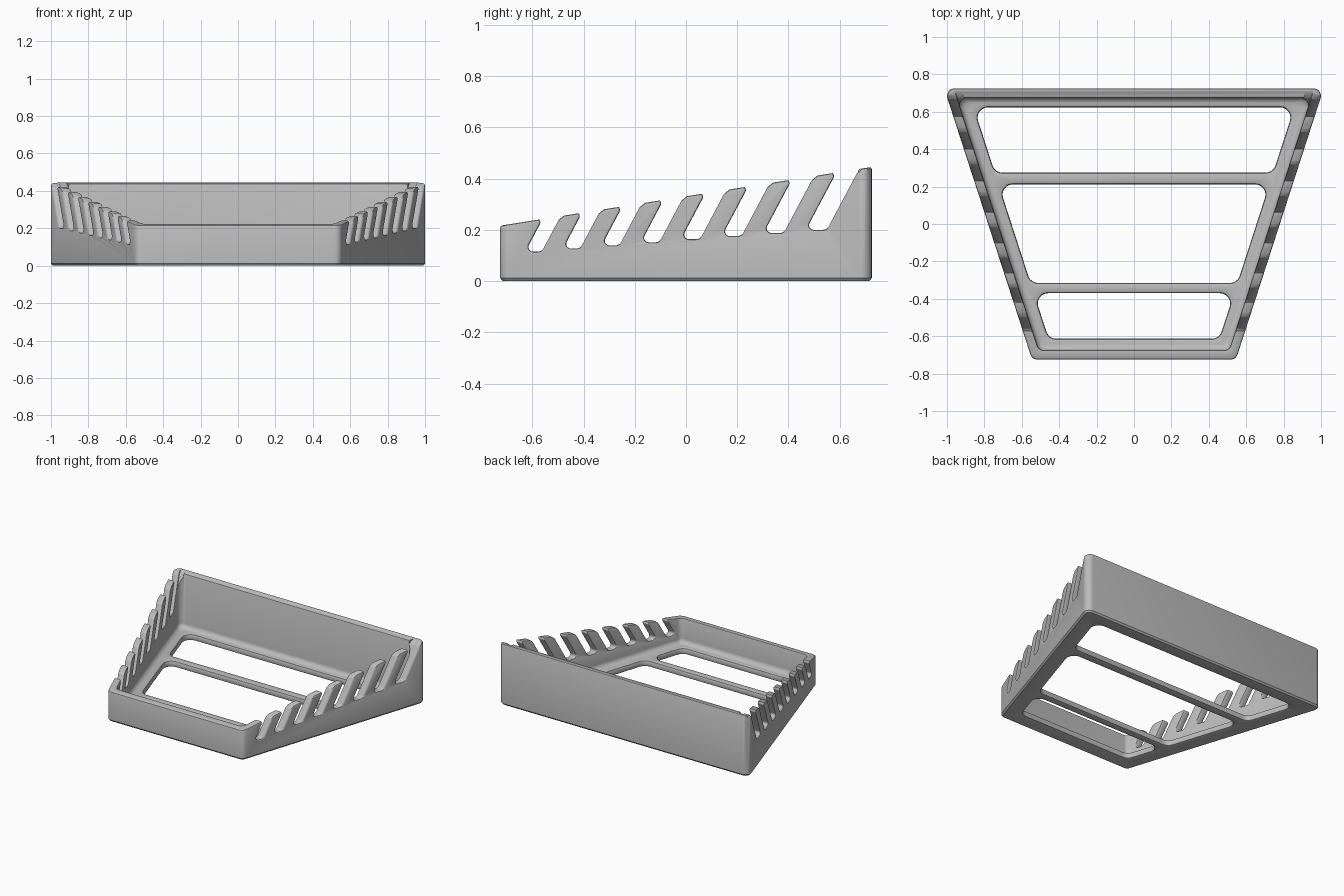
import bpy, bmesh
from math import tan
from mathutils import Vector, Matrix

cube = bpy.data.objects.get("Cube")
if cube:
    bpy.data.objects.remove(cube, do_unlink=True)

HALF_DEPTH = 0.725
SLOPE = 0.158      # rise of the wall tops from front to back
TOP = 0.331        # wall height at y = 0
WALL = 0.05
FLOOR = 0.045
EDGE = 0.008

grey = bpy.data.materials.new("plain_grey")
grey.use_nodes = True
grey.diffuse_color = (0.5, 0.5, 0.5, 1)
grey.node_tree.nodes["Principled BSDF"].inputs["Base Color"].default_value = (0.5, 0.5, 0.5, 1)


def half_width(y):
    return 0.545 + 0.324 * (y + HALF_DEPTH)


def rounded(points, inset, radii, seg=6):
    """Inset a counter-clockwise outline and fillet its corners."""
    pts = [Vector(p) for p in points]
    out = []
    for i, p in enumerate(pts):
        d1 = (p - pts[i - 1]).normalized()
        d2 = (pts[(i + 1) % len(pts)] - p).normalized()
        n1, n2 = Vector((-d1.y, d1.x)), Vector((-d2.y, d2.x))
        q = p + (n1 + n2) * inset / (1 + n1.dot(n2))
        r = radii[i]
        if not r:
            out.append(q)
            continue
        turn = -d1.angle_signed(d2)
        sign = 1 if turn > 0 else -1
        start = q - d1 * r * tan(abs(turn) / 2)
        center = start + n1 * r * sign
        for s in range(seg + 1):
            out.append(center + Matrix.Rotation(turn * s / seg, 2) @ (start - center))
    return out


def loft(bm, rings):
    """Skin matching rings and cap both ends."""
    rows = [[bm.verts.new(v) for v in ring] for ring in rings]
    for a, b in zip(rows, rows[1:]):
        for i in range(len(a)):
            j = (i + 1) % len(a)
            bm.faces.new((a[i], a[j], b[j], b[i]))
    bm.faces.new(rows[0][::-1])
    bm.faces.new(rows[-1])


def make_object(name, bm):
    bmesh.ops.recalc_face_normals(bm, faces=bm.faces)
    mesh = bpy.data.meshes.new(name)
    bm.to_mesh(mesh)
    bm.free()
    mesh.materials.append(grey)
    ob = bpy.data.objects.new(name, mesh)
    bpy.context.collection.objects.link(ob)
    return ob


def trapezoid(y0, y1, side=0.0):
    a, b = half_width(y0) - side, half_width(y1) - side
    return [(-a, y0), (a, y0), (b, y1), (-b, y1)]


# Tray shell: outer wall, sloping rim, inner wall, cove and floor
outline = trapezoid(-HALF_DEPTH, HALF_DEPTH)


def tray_ring(inset, z, slope=0.0, radius=0.04):
    return [(p.x, p.y, z + slope * p.y) for p in rounded(outline, inset, [radius] * 4)]


rings = [tray_ring(0.01, 0, radius=0.03), tray_ring(0, 0.012)]
rim = [(0, EDGE), (0.3 * EDGE, 0.3 * EDGE), (EDGE, 0)]
rings += [tray_ring(i, TOP - drop, SLOPE) for i, drop in rim]
rings += [tray_ring(WALL - i, TOP - drop, SLOPE) for i, drop in reversed(rim)]
cove = 0.034
for s in range(7):
    arc = Matrix.Rotation(s / 6 * 1.5708, 2) @ Vector((-1, 0))
    rings.append(tray_ring(WALL + cove * (1 + arc.x), FLOOR + cove * (1 + arc.y)))
bm = bmesh.new()
loft(bm, rings)
tray = make_object("slotted_tray", bm)

# Floor openings with softened edges
bm = bmesh.new()
profile = [(-0.1, 0.01), (0, 0.01), (0.003, 0.003), (0.01, 0), (FLOOR - 0.014, 0),
           (FLOOR - 0.004, 0.004), (FLOOR, 0.014), (FLOOR + 0.03, 0.016)]
for y0, y1 in ((-0.613, -0.37), (-0.315, 0.212), (0.275, 0.624)):
    shape = trapezoid(y0, y1, 0.125)
    loft(bm, [[(p.x, p.y, z) for p in rounded(shape, -grow, [0.055 + grow] * 4)]
              for z, grow in profile])
openings = make_object("floor_opening_cutter", bm)

# Leaning slots through both side walls
LEAN = 0.53
bm = bmesh.new()
layers = [(-0.03, EDGE), (0, EDGE), (0.3 * EDGE, 0.3 * EDGE), (EDGE, 0),
          (WALL - EDGE, 0), (WALL, 0.3 * EDGE), (WALL + 0.003, EDGE), (0.09, EDGE)]
for i in range(8):
    left = -0.627 + 0.146 * i + 0.0015 * i * i
    right = left + 0.064 + 0.0025 * i
    bottom = 0.115 + 0.0122 * i

    def on_edge(y, below):
        z = (TOP + SLOPE * (y - LEAN * bottom) - below) / (1 - SLOPE * LEAN)
        return (y + LEAN * (z - bottom), z)

    tl, tr = on_edge(left, 0.014), on_edge(right, 0.014)
    shape = [(left, bottom), (right, bottom), tr, (tr[0] + 0.032, tr[1] + 0.026),
             (tl[0] - 0.012, tl[1] + 0.03), tl]
    for side in (-1, 1):
        loft(bm, [[(side * (half_width(p.x) - depth), p.x, p.y)
                   for p in rounded(shape, -grow, [0.018 + grow, 0.026 + grow, 0.012, 0, 0, 0.012])]
                  for depth, grow in layers])
slots = make_object("side_slot_cutter", bm)

# Cut the openings and slots, then drop the cutters
bpy.ops.object.select_all(action="DESELECT")
bpy.context.view_layer.objects.active = tray
tray.select_set(True)
for cutter in (openings, slots):
    cutter.hide_render = True
    mod = tray.modifiers.new("cut", "BOOLEAN")
    mod.operation = "DIFFERENCE"
    mod.solver = "EXACT"
    mod.object = cutter
    bpy.ops.object.modifier_apply(modifier=mod.name)
    bpy.data.objects.remove(cutter, do_unlink=True)
bpy.ops.object.shade_smooth_by_angle(angle=0.6)
